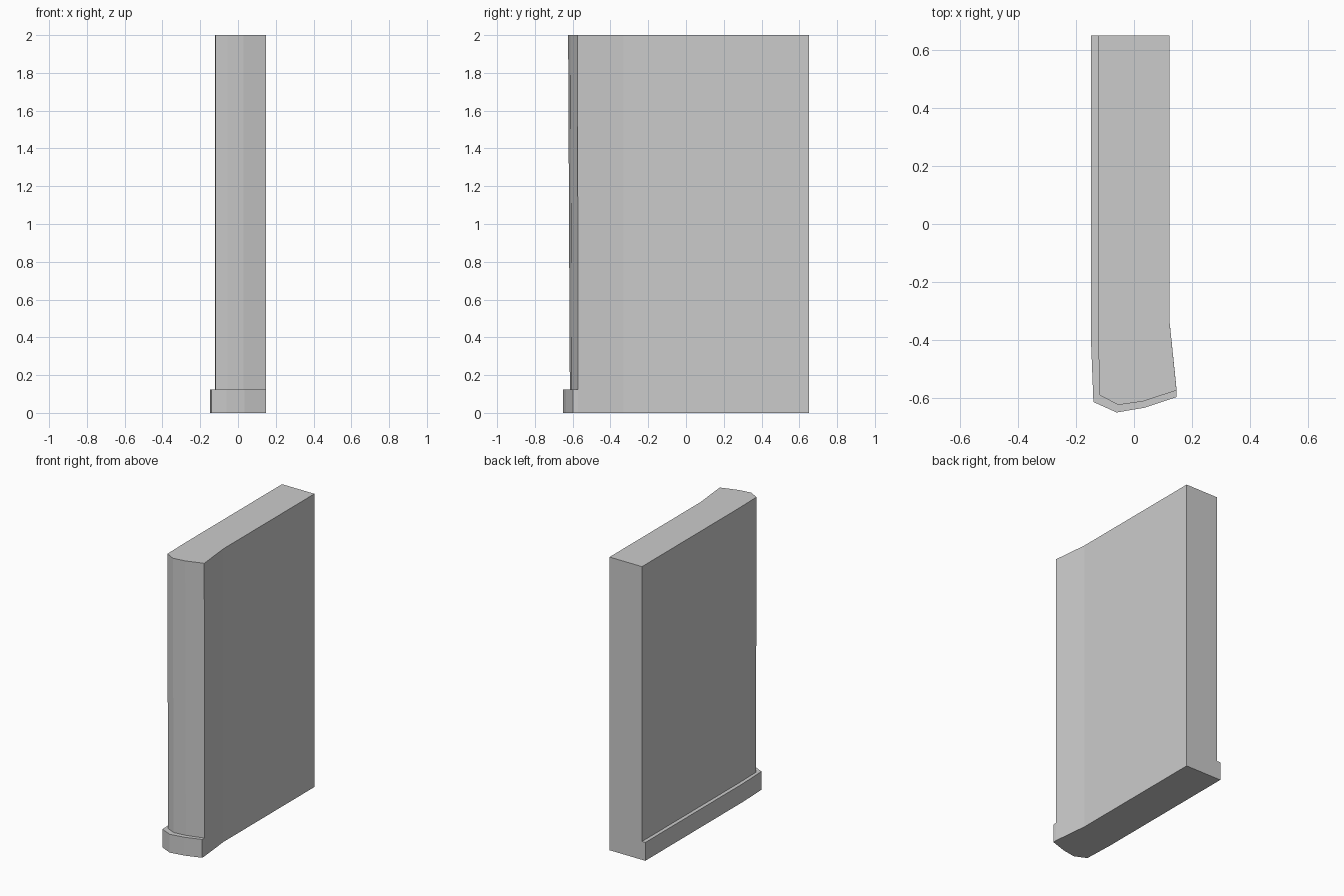
import bpy, bmesh

if "Cube" in bpy.data.objects:
    bpy.data.objects.remove(bpy.data.objects["Cube"])

# Plan outlines, same point order: back left, round the bowed front end, back right
base = [(-0.148, 0.65), (-0.148, -0.41), (-0.14, -0.614), (-0.06, -0.65),
        (0.035, -0.634), (0.147, -0.597), (0.147, -0.572), (0.122, -0.33), (0.122, 0.65)]
wall_low = [(-0.123, 0.65), (-0.123, -0.40), (-0.119, -0.585), (-0.055, -0.615),
            (0.03, -0.605), (0.147, -0.572), (0.147, -0.572), (0.122, -0.33), (0.122, 0.65)]
wall_top = [(-0.123, 0.65), (-0.123, -0.40), (-0.119, -0.59), (-0.055, -0.624),
            (0.03, -0.612), (0.147, -0.574), (0.147, -0.574), (0.122, -0.33), (0.122, 0.65)]

# Stack the outlines: skirting board, ledge, then the tall wall
bm = bmesh.new()
rings = [[bm.verts.new((x, y, z)) for x, y in outline]
         for outline, z in ((base, 0), (base, 0.125), (wall_low, 0.125), (wall_top, 2))]
for lower, upper in zip(rings, rings[1:]):
    for i in range(len(lower)):
        j = (i + 1) % len(lower)
        bm.faces.new((lower[i], lower[j], upper[j], upper[i]))
bm.faces.new(rings[0][::-1])
bm.faces.new(rings[-1])

# Weld the sides where skirting and wall are flush
bmesh.ops.remove_doubles(bm, verts=bm.verts, dist=0.0005)
bmesh.ops.recalc_face_normals(bm, faces=bm.faces)

mesh = bpy.data.meshes.new("wall_end_with_skirting")
bm.to_mesh(mesh)
bm.free()
bpy.context.collection.objects.link(bpy.data.objects.new("wall_end_with_skirting", mesh))
